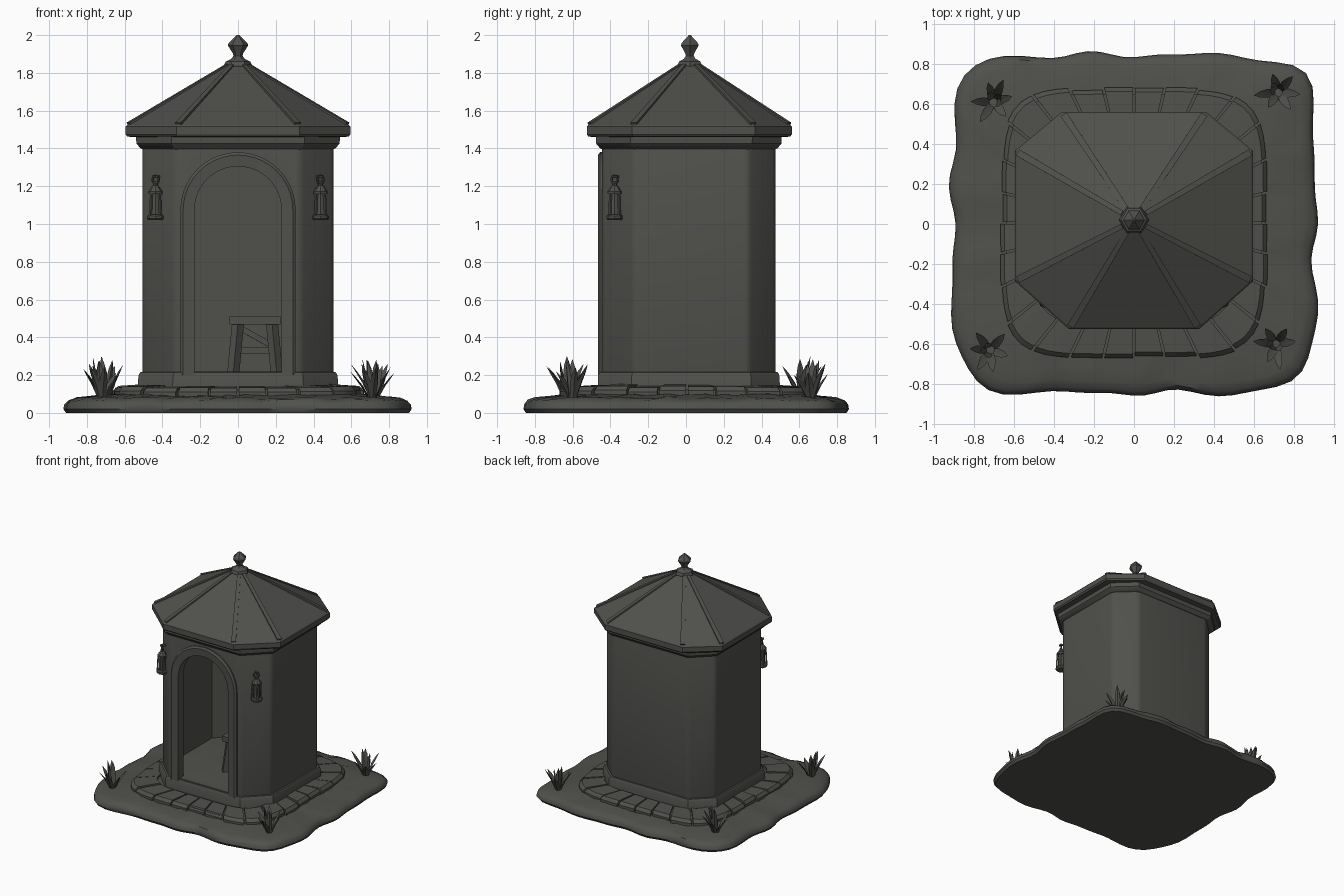
import bpy, bmesh, math, random
from mathutils import Vector, Matrix

if "Cube" in bpy.data.objects:
    bpy.data.objects.remove(bpy.data.objects["Cube"])
random.seed(4)

stone = bpy.data.materials.new("dark_grey_stone")
stone.diffuse_color = (0.08, 0.08, 0.073, 1)
stone.use_nodes = True
stone.node_tree.nodes["Principled BSDF"].inputs["Base Color"].default_value = stone.diffuse_color


def finish(bm, name, angle=30):
    bmesh.ops.recalc_face_normals(bm, faces=bm.faces)
    me = bpy.data.meshes.new(name)
    bm.to_mesh(me)
    bm.free()
    me.materials.append(stone)
    ob = bpy.data.objects.new(name, me)
    bpy.context.collection.objects.link(ob)
    smooth(ob, angle)
    return ob


def smooth(ob, angle):
    bpy.ops.object.select_all(action='DESELECT')
    ob.select_set(True)
    bpy.context.view_layer.objects.active = ob
    if angle:
        bpy.ops.object.shade_smooth_by_angle(angle=math.radians(angle))


def loft(bm, rings):
    """Closed skin through rings of equal point count, capped at both ends."""
    vs = [[bm.verts.new(p) for p in r] for r in rings]
    n = len(vs[0])
    for a, b in zip(vs, vs[1:]):
        for i in range(n):
            bm.faces.new((a[i], a[(i + 1) % n], b[(i + 1) % n], b[i]))
    bm.faces.new(vs[0][::-1])
    bm.faces.new(vs[-1])


def beam(bm, a, b, w, h, taper=1.0):
    a, b = Vector(a), Vector(b)
    q = (b - a).to_track_quat('Z', 'Y')
    corners = [(-1, -1), (1, -1), (1, 1), (-1, 1)]
    loft(bm, [[p + q @ Vector((x * w * s / 2, y * h * s / 2, 0)) for x, y in corners]
              for p, s in ((a, 1), (b, taper))])


def lathe(bm, profile, n, cx=0, cy=0, turn=0):
    loft(bm, [[(cx + r * math.cos(turn + 2 * math.pi * i / n),
                cy + r * math.sin(turn + 2 * math.pi * i / n), z) for i in range(n)]
              for r, z in profile])


CY = 0.02


def octagon(half, scale, z):
    pts = half + [(-x, y) for x, y in reversed(half)]
    return [(x * scale, CY + (y - CY) * scale, z) for x, y in pts]


WALL = [(.33, -.445), (.505, -.275), (.505, .33), (.35, .475)]
ROOF = [(.325, -.525), (.595, -.285), (.595, .365), (.36, .56)]


def polar(th, hx, hy, p):
    c, s = math.cos(th), math.sin(th)
    r = (abs(c / hx) ** p + abs(s / hy) ** p) ** (-1 / p)
    return r * c, r * s


# wavy ground slab
bm = bmesh.new()
rings = []
N = 96
for s, z in ((.985, 0), (1, .02), (.995, .045), (.975, .065), (.93, .078), (.85, .085), (.76, .095), (.66, .1)):
    ring = []
    for i in range(N):
        th = 2 * math.pi * i / N
        x, y = polar(th, .905, .845, 7)
        k = s * (1 + .013 * math.sin(11 * th + .6) + .009 * math.sin(17 * th + 2))
        dz = random.uniform(-.006, .006) if z > .05 else 0
        ring.append((x * k, y * k, z + dz))
    rings.append(ring)
loft(bm, rings)
finish(bm, "ground_slab", 40)

# paving: solid core and a ring of separate stones
bm = bmesh.new()
loft(bm, [[polar(2 * math.pi * i / 64, .64, .65, 5) + (z,) for i in range(64)] for z in (.05, .125)])
finish(bm, "paving_core")
bm = bmesh.new()
COUNT = 28
for k in range(COUNT):
    t0 = 2 * math.pi * (k + .04) / COUNT
    t1 = 2 * math.pi * (k + .96) / COUNT
    dz, ds = random.uniform(-.006, .005), random.uniform(-.012, .012)
    secs = []
    for j in range(4):
        x, y = polar(t0 + (t1 - t0) * j / 3, .66, .67, 5)
        secs.append([(x * s, y * s + .005, z) for s, z in
                     ((1 + ds, .07), (1 + ds, .115 + dz), (.97 + ds, .138 + dz), (.76, .147 + dz), (.76, .07))])
    loft(bm, secs)
finish(bm, "paving_stones")

# hollow eight-sided walls with an arched doorway
bm = bmesh.new()
loft(bm, [octagon(WALL, 1, .1), octagon(WALL, 1, 1.46)])
walls = finish(bm, "walls", 0)
bev = walls.modifiers.new("soft_corners", 'BEVEL')
bev.width, bev.segments = .025, 3


def arch(r, z0, spring, n=20):
    return [(r, z0)] + [(r * math.cos(math.pi * i / n), spring + r * math.sin(math.pi * i / n))
                        for i in range(n + 1)] + [(-r, z0)]


bm = bmesh.new()
loft(bm, [octagon(WALL, .88, .215), octagon(WALL, .88, 1.42)])
room = finish(bm, "room_cutter", 0)
bm = bmesh.new()
loft(bm, [[(x, y, z) for x, z in arch(.23, .22, 1.075)] for y in (-.7, -.2)])
door = finish(bm, "door_cutter", 0)
for cut in (room, door):
    m = walls.modifiers.new(cut.name, 'BOOLEAN')
    m.operation, m.solver, m.object = 'DIFFERENCE', 'EXACT', cut
bpy.context.view_layer.objects.active = walls
for m in list(walls.modifiers):
    bpy.ops.object.modifier_apply(modifier=m.name)
for cut in (room, door):
    bpy.data.objects.remove(cut)
smooth(walls, 30)

# raised arch frame round the doorway
bm = bmesh.new()
inner, outer = arch(.23, .2, 1.075), arch(.305, .2, 1.075)
loft(bm, [[(xi, -.43, zi), (xi, -.462, zi), (xi + (xo - xi) * .8, -.466, zi + (zo - zi) * .8),
           (xo, -.455, zo), (xo, -.43, zo)]
          for (xi, zi), (xo, zo) in zip(inner, outer)])
finish(bm, "door_frame")

# plinth and cornice
bm = bmesh.new()
loft(bm, [octagon(WALL, s, z) for s, z in ((1.05, .1), (1.045, .195), (1.025, .215), (.99, .217))])
finish(bm, "plinth")
bm = bmesh.new()
loft(bm, [octagon(WALL, s, z) for s, z in ((.99, 1.395), (1.02, 1.4), (1.065, 1.425), (1.07, 1.47))])
finish(bm, "cornice")

# roof with hip ridges
bm = bmesh.new()
loft(bm, [octagon(ROOF, s, z) for s, z in ((.93, 1.46), (.985, 1.463), (1, 1.475), (1, 1.515), (.985, 1.525), (.09, 1.845))])
finish(bm, "roof", 15)
bm = bmesh.new()
for x, y, z in octagon(ROOF, .97, 1.528):
    beam(bm, (x, y, z), (x * .1, CY + (y - CY) * .1, 1.84), .035, .02, .7)
finish(bm, "roof_ridges", 20)

# finial
bm = bmesh.new()
lathe(bm, ((.07, 1.8), (.075, 1.84), (.065, 1.86), (.035, 1.875), (.024, 1.89), (.028, 1.905),
           (.054, 1.945), (.05, 1.958), (.006, 2.0)), 6, 0, CY)
finish(bm, "finial", 20)

# lanterns on the front diagonal walls
for side, label in ((-1, "left"), (1, "right")):
    bm = bmesh.new()
    cx, cy = .437 * side, -.378
    lathe(bm, ((.036, 1.02), (.044, 1.028), (.044, 1.042), (.036, 1.05)), 8, cx, cy)
    lathe(bm, ((.026, 1.045), (.022, 1.17)), 8, cx, cy)
    for k in range(4):
        a = math.pi * (k / 2 + .25)
        c, s = math.cos(a), math.sin(a)
        beam(bm, (cx + .037 * c, cy + .037 * s, 1.04), (cx + .03 * c, cy + .03 * s, 1.17), .011, .011)
    lathe(bm, ((.036, 1.16), (.038, 1.172), (.022, 1.195), (.012, 1.205), (.014, 1.215), (.006, 1.225)), 8, cx, cy)
    # carrying ring and wall hook
    ringpts = [(cx + .022 * math.cos(math.pi * i / 6) * .707, cy + .022 * math.cos(math.pi * i / 6) * .707 * side,
                1.235 + .022 * math.sin(math.pi * i / 6)) for i in range(12)]
    for i in range(12):
        beam(bm, ringpts[i], ringpts[(i + 1) % 12], .009, .009)
    beam(bm, (cx - .04 * side, cy + .04, 1.25), (cx + .012 * side, cy - .012, 1.25), .012, .012)
    finish(bm, "lantern_" + label)

# stool inside the doorway
bm = bmesh.new()
sx, sy = .09, -.03
beam(bm, (sx, sy, .468), (sx, sy, .51), .27, .24)
for i in (-1, 1):
    for j in (-1, 1):
        beam(bm, (sx + .115 * i, sy + .105 * j, .21), (sx + .09 * i, sy + .08 * j, .475), .045, .045)
    beam(bm, (sx + .105 * i, sy - .09, .32), (sx + .105 * i, sy + .09, .32), .025, .03)
beam(bm, (sx - .1, sy, .33), (sx + .1, sy, .33), .025, .03)
beam(bm, (sx - .08, sy + .08, .45), (sx + .1, sy + .09, .35), .02, .03)
finish(bm, "stool", 20)

# grass tufts at the four corners
for n, (gx, gy) in enumerate(((-.70, .61), (.72, .66), (-.72, -.63), (.71, -.60))):
    bm = bmesh.new()
    for k in range(9):
        a = 2 * math.pi * k / 6 + n + random.uniform(-.3, .3)
        short = k < 6
        reach = random.uniform(.08, .12) if short else random.uniform(.02, .05)
        h = random.uniform(.12, .19) if short else random.uniform(.19, .23)
        d, t = Vector((math.cos(a), math.sin(a), 0)), Vector((-math.sin(a), math.cos(a), 0))
        secs = []
        for f, w in ((0, .014), (.5, .022), (.8, .015), (1, .001)):
            p = Vector((gx, gy, .07)) + d * (.012 + reach * f ** 1.4) + Vector((0, 0, h * f))
            secs.append([p - t * w, p + d * w * .5, p + t * w, p + d * w * .2])
        loft(bm, secs)
    finish(bm, "grass_tuft_%d" % (n + 1), 25)
